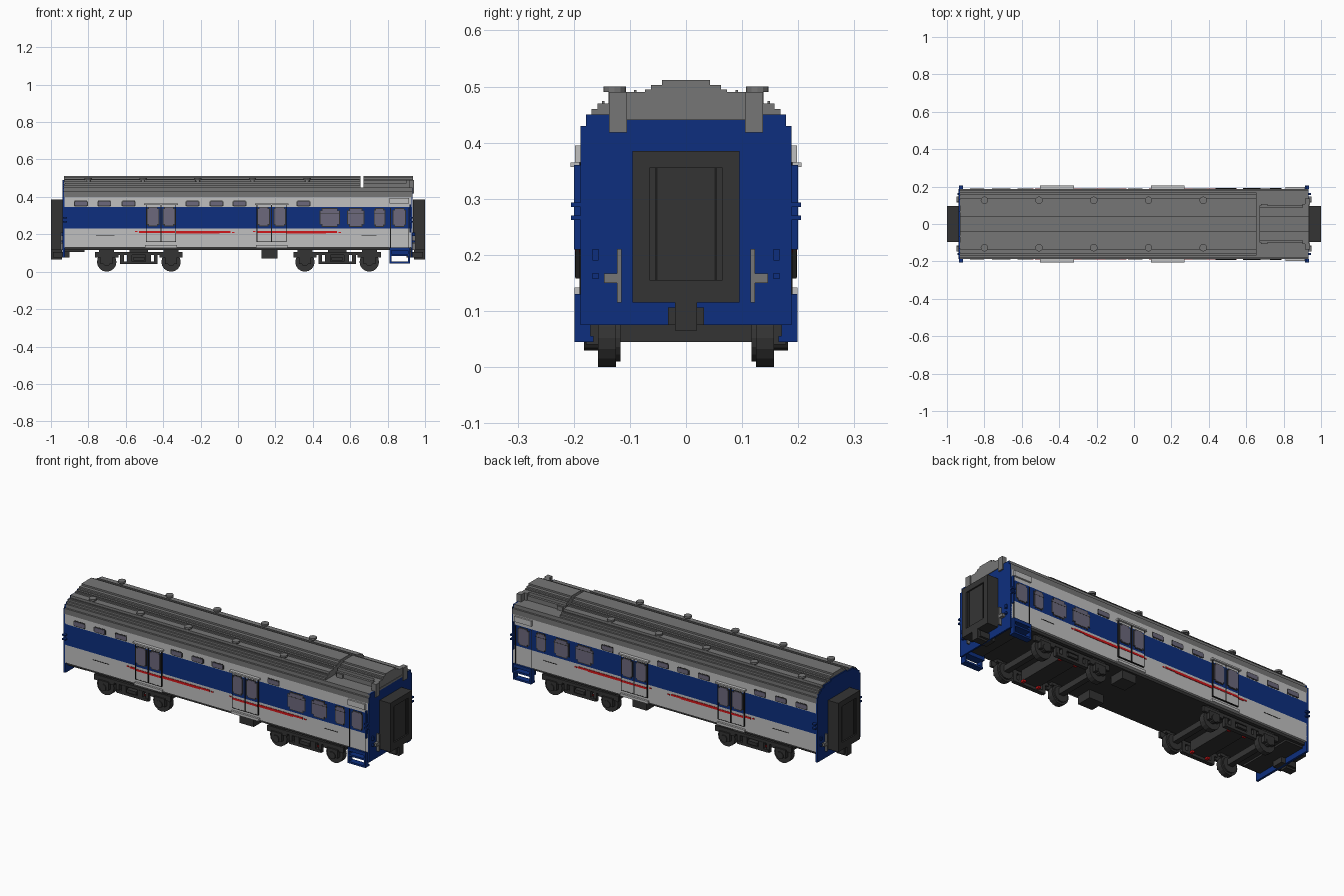
import bpy, bmesh, math

if "Cube" in bpy.data.objects:
    bpy.data.objects.remove(bpy.data.objects["Cube"], do_unlink=True)


def mat(name, r, g, b):
    m = bpy.data.materials.new(name)
    m.use_nodes = True
    m.diffuse_color = (r, g, b, 1)
    n = m.node_tree.nodes["Principled BSDF"]
    n.inputs["Base Color"].default_value = (r, g, b, 1)
    n.inputs["Roughness"].default_value = 0.8
    return m


BLUE = mat("deep_blue", 0.004, 0.028, 0.21)
LIGHT = mat("light_grey", 0.53, 0.53, 0.53)
GREY = mat("roof_grey", 0.18, 0.18, 0.18)
DARK = mat("charcoal", 0.034, 0.034, 0.034)
BLACK = mat("seam_black", 0.012, 0.012, 0.012)
GLASS = mat("window_glass", 0.15, 0.14, 0.2)
RED = mat("stripe_red", 0.65, 0.008, 0.01)


def finish(name, bm, m):
    bmesh.ops.recalc_face_normals(bm, faces=bm.faces)
    me = bpy.data.meshes.new(name)
    bm.to_mesh(me)
    bm.free()
    me.materials.append(m)
    ob = bpy.data.objects.new(name, me)
    bpy.context.collection.objects.link(ob)
    return ob


def boxes(name, m, *specs):
    """One object made of boxes (x0, x1, y0, y1, z0, z1)."""
    bm = bmesh.new()
    for x0, x1, y0, y1, z0, z1 in specs:
        vs = bmesh.ops.create_cube(bm, size=1)["verts"]
        for v in vs:
            v.co = ((x0 + x1) / 2 + v.co.x * (x1 - x0), (y0 + y1) / 2 + v.co.y * (y1 - y0),
                    (z0 + z1) / 2 + v.co.z * (z1 - z0))
    return finish(name, bm, m)


def both(name, m, *specs):
    """Boxes repeated on the left and right sides of the car."""
    return boxes(name, m, *specs, *[(a, b, -d, -c, e, f) for a, b, c, d, e, f in specs])


def prism(name, m, pts, axis, lo, hi):
    """Extrude a 2D outline along x (pts = y, z) or y (pts = x, z)."""
    bm = bmesh.new()
    put = (lambda a, b, t: (t, a, b)) if axis == "x" else (lambda a, b, t: (a, t, b))
    face = bm.faces.new([bm.verts.new(put(a, b, lo)) for a, b in pts])
    new = bmesh.ops.extrude_face_region(bm, geom=[face])["geom"]
    for v in new:
        if isinstance(v, bmesh.types.BMVert):
            v.co["xy".index(axis)] = hi
    return finish(name, bm, m)


def stepped(levels, base):
    """Symmetric staircase section from (half_width, top) levels, widest first."""
    half, z = [], base
    for w, top in levels:
        half += [(w, z), (w, top)]
        z = top
    return half + [(-y, z) for y, z in reversed(half)]


def cyl(name, m, x, y, z, r, depth, axis="y", seg=16):
    bm = bmesh.new()
    bmesh.ops.create_cone(bm, cap_ends=True, segments=seg, radius1=r, radius2=r, depth=depth)
    for v in bm.verts:
        a, b, c = v.co
        v.co = (x + a, y + c, z + b) if axis == "y" else (x + a, y + b, z + c)
    return finish(name, bm, m)


# Body bands
boxes("lower_body", LIGHT, (-.928, .928, -.188, .188, .13, .23))
boxes("blue_band", BLUE, (-.928, .928, -.188, .188, .23, .345))
boxes("upper_band", LIGHT, (-.928, .928, -.188, .188, .345, .40))
boxes("floor", DARK, (-.925, .925, -.175, .175, .115, .13))

# Stepped roof, with an equipment housing beyond a slot near the +x end
ROOF = [(.188, .43), (.178, .45), (.168, .46), (.158, .47), (.137, .483),
        (.10, .49), (.073, .495), (.062, .503), (.043, .512)]
prism("main_roof", GREY, stepped(ROOF, .40), "x", -.93, .655)
prism("low_roof", GREY, stepped(ROOF[:2], .40), "x", .655, .93)
prism("roof_housing", GREY, stepped([(.10, .475), (.087, .49), (.073, .495),
      (.062, .503), (.043, .512)], .44), "x", .672, .935)
both("housing_blocks", GREY, (.68, .715, .09, .108, .45, .472))
both("roof_end_brackets", GREY, (.915, .942, .105, .137, .418, .49), (.90, .935, .085, .106, .45, .49))
both("roof_ribs", GREY, (-.925, .65, .088, .093, .488, .494), (-.925, .65, .145, .15, .468, .474))

# Roof ventilators
for i in range(5):
    for s in (-1, 1):
        x = -.80 + i * .2925
        cyl("vent_neck", GREY, x, s * .127, .485, .011, .03, "z", 12)
        cyl("vent_cap", GREY, x, s * .127, .495, .02, .01, "z", 12)

# End walls
prism("end_wall_minus_x", BLUE, stepped([(.188, .43), (.178, .448), (.165, .457), (.152, .467),
      (.13, .48), (.07, .49)], .075), "x", -.937, -.925)
prism("end_wall_plus_x", BLUE, stepped([(.188, .43), (.178, .45), (.135, .4495), (.13, .44)][:2], .075),
      "x", .925, .934)
boxes("end_roof_panel", GREY, (.93, .937, -.13, .13, .44, .452))

# Gangways, couplers and end fittings
for s in (-1, 1):
    def ex(a, b):
        return (min(s * a, s * b), max(s * a, s * b))
    fr, inn, fit = ex(.935, 1.0), ex(.935, .992), ex(.93, .95)
    boxes("gangway_frame", DARK, (*fr, -.095, -.065, .115, .385), (*fr, .065, .095, .115, .385),
          (*fr, -.065, .065, .355, .385), (*fr, -.065, .065, .115, .155))
    boxes("gangway_door", DARK, (*inn, -.065, .065, .155, .355))
    boxes("gangway_door_seams", BLACK, *[(*ex(.99, .994), y - .002, y + .002, .155, .355) for y in (-.053, .053)])
    boxes("coupler", DARK, (*ex(.90, .99), -.032, .032, .075, .106), (*ex(.94, 1), -.02, .02, .065, .118))
    boxes("buffer_beam", DARK, (*ex(.82, .925), -.16, .16, .105, .125))
    both("end_hose", GREY, (*fit, .115, .123, .115, .21))
    both("end_valve", GREY, (*fit, .12, .146, .15, .167))
    both("end_lamp_boxes", BLUE, (*ex(.93, .945), .156, .167, .19, .21), (*ex(.93, .945), .156, .167, .157, .168))
    both("end_grab_rail", BLUE, *[(*ex(.915, .935), .188, .205, z, z + .008) for z in (.262, .285)])


# Windows with stepped corners: (centre x, half width, z0, z1)
def window(name, m, x, w, z0, z1, y, t):
    c = min(w, (z1 - z0) / 2) * .25
    half = [(w - 2 * c, z0), (w - c, z0), (w - c, z0 + c), (w, z0 + c),
            (w, z1 - c), (w - c, z1 - c), (w - c, z1), (w - 2 * c, z1)]
    pts = [(x + a, b) for a, b in half] + [(x - a, b) for a, b in reversed(half)]
    for s in (-1, 1):
        prism(name, m, pts, "y", s * y, s * (y + t))


def framed(name, x, w, z0, z1, y):
    window(name + "_frame", DARK, x, w, z0, z1, y, .002)
    window(name + "_glass", GLASS, x, w - .005, z0 + .005, z1 - .005, y + .001, .003)


for x in (-.84, -.715, -.585, -.243, -.115, .008, .35):
    framed("vent_window", x, .037, .348, .38, .187)
for x, w in ((.49, .055), (.63, .047), (.757, .031)):
    framed("cabin_window", x, w, .24, .34, .187)
    both("window_bar", DARK, (x - w, x + w, .187, .1915, .312, .315))

# Double passenger doors
for x in (-.412, .18):
    both("door_lower", LIGHT, (x - .078, x + .078, .185, .196, .16, .23))
    both("door_upper", BLUE, (x - .078, x + .078, .185, .196, .23, .345))
    both("door_top", LIGHT, (x - .078, x + .078, .185, .196, .345, .36))
    both("door_rail", LIGHT, (x - .09, x + .09, .185, .206, .357, .365))
    both("door_sill", LIGHT, (x - .085, x + .085, .185, .199, .128, .142))
    both("door_seams", BLACK, (x - .003, x + .003, .19, .198, .16, .357),
         (x - .08, x - .077, .186, .197, .16, .357), (x + .077, x + .08, .186, .197, .16, .357),
         (x - .08, x + .08, .186, .197, .158, .161))
    for s in (-1, 1):
        framed("door_window", x + s * .043, .034, .242, .347, .196)

# Crew door, handrail and boarding steps
framed("crew_window", .863, .036, .24, .34, .187)
both("crew_door_seams", BLACK, (.814, .817, .186, .19, .13, .34), (.911, .914, .186, .19, .13, .34))
both("crew_door_hood", LIGHT, (.81, .915, .186, .198, .365, .395))
both("crew_handrail", BLUE, (.918, .926, .188, .2, .21, .36))
both("boarding_steps", BLUE, (.81, .82, .17, .199, .045, .13), (.91, .92, .17, .199, .045, .13),
     (.81, .92, .165, .199, .045, .055), (.81, .92, .16, .199, .085, .095), (.81, .92, .16, .199, .112, .13),
     (.81, .92, .155, .165, .085, .13))

# Red side stripes, broken by short dashes at the tips
for a, b in ((-.53, -.04), (.1, .53)):
    both("red_stripe", RED, (a, b, .187, .1905, .207, .217), (a - .02, a - .007, .187, .1905, .211, .217),
         (b + .007, b + .02, .187, .1905, .207, .213), (a + .06, b - .06, .187, .1905, .204, .209))
    door = -.412 if a < 0 else .18
    both("red_door_stripe", RED, (door - .076, door + .076, .195, .1975, .206, .217))
both("side_marks", BLACK, (-.76, -.66, .187, .1895, .191, .194), (.66, .74, .187, .1895, .191, .194))

# Underfloor boxes
both("equipment_box", DARK, (.125, .212, .08, .165, .07, .12))

# Bogies
for bx in (-.53, .53):
    both("bogie_side_frame", DARK, (bx - .12, bx + .12, .15, .17, .088, .105),
         (bx - .095, bx + .095, .15, .172, .04, .055), (bx - .1, bx - .08, .15, .168, .04, .1),
         (bx + .08, bx + .1, .15, .168, .04, .1), (bx - .03, bx + .03, .15, .178, .06, .078),
         *[(bx + d - .014, bx + d + .014, .152, .172, .055, .09) for d in (-.05, .05)])
    boxes("bogie_bolster", DARK, (bx - .05, bx + .05, -.15, .15, .055, .115))
    both("brake_parts", RED, (bx - .055, bx - .04, .13, .148, .045, .056), (bx + .04, bx + .055, .13, .148, .045, .056))
    for d in (-.172, .172):
        wx = bx + d
        boxes("axle_beam", DARK, (wx - .015, wx + .015, -.14, .14, .045, .078))
        both("axle_box", DARK, (wx - .062, wx + .062, .155, .17, .075, .105),
             (wx - .032, wx + .032, .155, .178, .04, .085), (wx - .04, wx + .04, .14, .165, .1, .116))
        for s in (-1, 1):
            cyl("wheel", DARK, wx, s * .141, .052, .052, .032)
            cyl("wheel_flange", DARK, wx, s * .122, .052, .042, .01)
            cyl("wheel_hub", DARK, wx, s * .165, .05, .02, .034, "y", 10)
